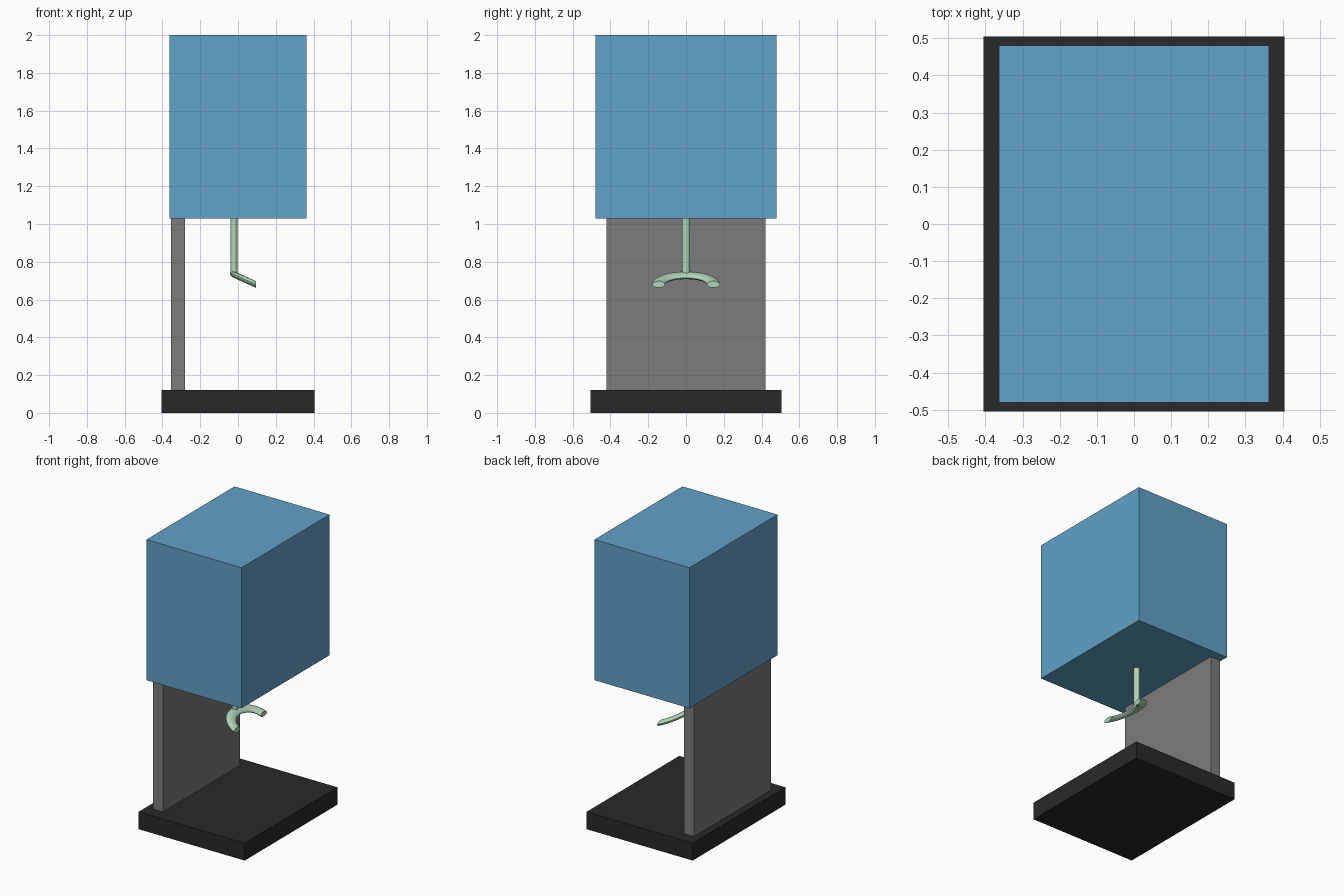
import bpy, bmesh, math
from mathutils import Vector

if "Cube" in bpy.data.objects:
    bpy.data.objects.remove(bpy.data.objects["Cube"])


def material(name, color):
    m = bpy.data.materials.new(name)
    m.diffuse_color = (*color, 1)
    m.use_nodes = True
    m.node_tree.nodes["Principled BSDF"].inputs["Base Color"].default_value = m.diffuse_color
    return m


def finish(name, bm, mat=None):
    bmesh.ops.recalc_face_normals(bm, faces=bm.faces[:])
    me = bpy.data.meshes.new(name)
    bm.to_mesh(me)
    bm.free()
    ob = bpy.data.objects.new(name, me)
    bpy.context.collection.objects.link(ob)
    if mat:
        me.materials.append(mat)
    return ob


def box(name, lo, hi, mat=None):
    bm = bmesh.new()
    bmesh.ops.create_cube(bm, size=1)
    for v in bm.verts:
        v.co = Vector([l + (c + 0.5) * (h - l) for l, h, c in zip(lo, hi, v.co)])
    return finish(name, bm, mat)


def tube(name, path, tangents, side_up, w, t, mat, sides=16):
    # elliptical section swept along a path, w across and t along side_up
    bm = bmesh.new()
    rings = []
    for p, tan in zip(path, tangents):
        across = side_up.cross(tan).normalized()
        rings.append([bm.verts.new(p + across * w * math.cos(a) + side_up * t * math.sin(a))
                      for a in (2 * math.pi * i / sides for i in range(sides))])
    for r0, r1 in zip(rings, rings[1:]):
        for i in range(sides):
            j = (i + 1) % sides
            bm.faces.new((r0[i], r0[j], r1[j], r1[i]))
    bm.faces.new(rings[0])
    bm.faces.new(rings[-1])
    ob = finish(name, bm, mat)
    bpy.ops.object.select_all(action='DESELECT')
    ob.select_set(True)
    bpy.context.view_layer.objects.active = ob
    bpy.ops.object.shade_smooth_by_angle(angle=math.radians(40))
    return ob


black = material("black", (0.022, 0.022, 0.022))
grey = material("dark_grey", (0.2, 0.2, 0.2))
blue = material("blue", (0.12, 0.36, 0.58))
green = material("pale_green", (0.43, 0.67, 0.49))

# Base, rear panel and large upper housing
box("base", (-0.405, -0.505, 0), (0.405, 0.505, 0.12), black)
box("back_panel", (-0.355, -0.42, 0.12), (-0.28, 0.42, 1.03), grey)
box("housing", (-0.363, -0.48, 1.03), (0.363, 0.48, 2.0), blue)

# Hanging rod under the housing
rod = [Vector((-0.021, 0, z)) for z in (1.05, 0.73)]
tube("lever_rod", rod, [Vector((0, 0, -1))] * 2, Vector((1, 0, 0)), 0.022, 0.019, green)

# Tilted crescent push lever
tilt = math.radians(24)
down = Vector((math.cos(tilt), 0, -math.sin(tilt)))
normal = Vector((math.sin(tilt), 0, math.cos(tilt)))
start, depth, half = Vector((-0.012, 0, 0.728)), 0.118, 0.145
angles = [-math.pi / 2 + math.pi * i / 24 for i in range(25)]
path = [start + down * depth * (1 - math.cos(a)) + Vector((0, half * math.sin(a), 0)) for a in angles]
tans = [(down * depth * math.sin(a) + Vector((0, half * math.cos(a), 0))).normalized() for a in angles]
lever = tube("crescent_lever", path, tans, normal, 0.034, 0.016, green)
# Trim the tips to a vertical plane
for v in lever.data.vertices:
    if (v.co - path[0]).dot(down) > -0.001:
        v.co += down * ((0.095 - v.co.x) / down.x)
